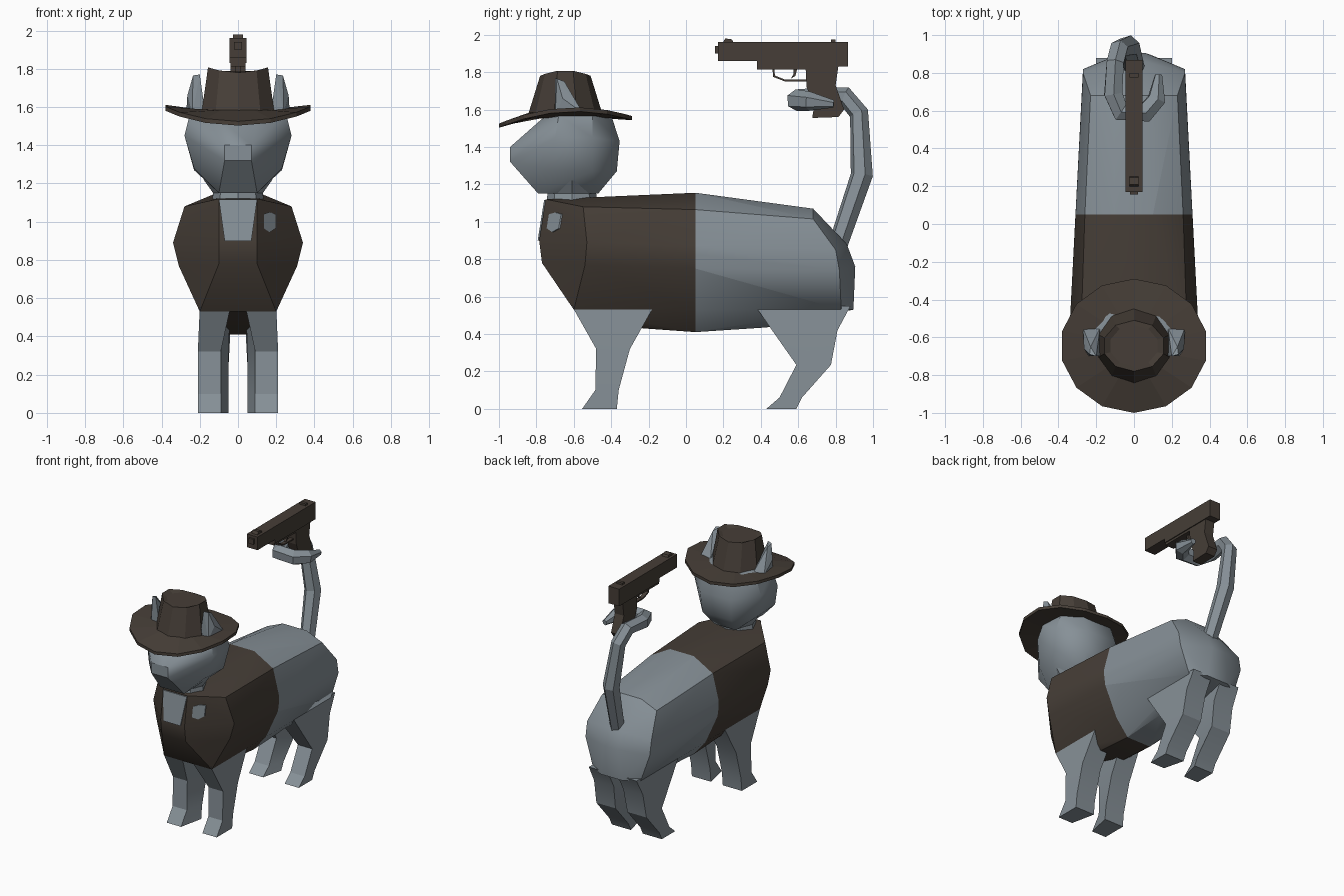
import bpy, bmesh, math
from mathutils import Vector
from mathutils.bvhtree import BVHTree

cube = bpy.data.objects.get("Cube")
if cube:
    bpy.data.objects.remove(cube, do_unlink=True)


def material(name, rgb):
    m = bpy.data.materials.new(name)
    m.use_nodes = True
    m.diffuse_color = (*rgb, 1)
    m.node_tree.nodes["Principled BSDF"].inputs["Base Color"].default_value = (*rgb, 1)
    return m


GREY = material("slate grey", (0.24, 0.28, 0.31))
BROWN = material("dark brown", (0.061, 0.048, 0.038))


def finish(bm, name, mats, angle=None):
    bmesh.ops.recalc_face_normals(bm, faces=bm.faces)
    mesh = bpy.data.meshes.new(name)
    bm.to_mesh(mesh)
    bm.free()
    for m in mats:
        mesh.materials.append(m)
    ob = bpy.data.objects.new(name, mesh)
    bpy.context.collection.objects.link(ob)
    if angle:
        bpy.ops.object.select_all(action='DESELECT')
        ob.select_set(True)
        bpy.context.view_layer.objects.active = ob
        bpy.ops.object.shade_smooth_by_angle(angle=math.radians(angle))
    return ob


def hull(points, mirror=False):
    """Faceted convex solid around the points."""
    bm = bmesh.new()
    for x, y, z in points:
        bm.verts.new((x, y, z))
        if mirror:
            bm.verts.new((-x, y, z))
    res = bmesh.ops.convex_hull(bm, input=bm.verts)
    junk = {v for v in res["geom_interior"] + res["geom_unused"]
            if isinstance(v, bmesh.types.BMVert)}
    bmesh.ops.delete(bm, geom=list(junk), context='VERTS')
    bmesh.ops.dissolve_limit(bm, angle_limit=0.03, verts=bm.verts, edges=bm.edges)
    return bm


def loft(rings):
    """Closed solid through rings with equal point counts."""
    bm = bmesh.new()
    rows = [[bm.verts.new(p) for p in ring] for ring in rings]
    n = len(rows[0])
    for a, b in zip(rows, rows[1:]):
        for i in range(n):
            j = (i + 1) % n
            bm.faces.new((a[i], a[j], b[j], b[i]))
    bm.faces.new(rows[0])
    bm.faces.new(rows[-1])
    return bm


def slab(name, outline, half, mat):
    """Side profile in (y, z) given thickness across x."""
    return finish(loft([[(x, y, z) for y, z in outline] for x in (-half, half)]), name, [mat])


def box(y0, y1, z0, z1):
    return [(y0, z0), (y1, z0), (y1, z1), (y0, z1)]


# Body: faceted barrel, jacket in front and fur behind
body_points = [
    (.10, -.75, 1.12), (.10, .05, 1.155), (.10, .68, 1.07),            # back line
    (.28, -.55, 1.08), (.26, .05, 1.065), (.23, .68, 1.015),           # shoulder
    (.10, -.785, .90), (.34, -.53, .89), (.31, .05, .88), (.27, .80, .85), (.06, .86, .88),
    (.10, -.77, .78), (.31, -.54, .77), (.30, .05, .75), (.27, .82, .74), (.06, .905, .76),
    (.20, -.60, .53), (.20, .05, .53), (.20, .83, .53), (.09, .895, .53),
    (.10, -.23, .43), (.10, .05, .41), (.10, .43, .435)]               # belly
bm = hull(body_points, True)
bmesh.ops.bisect_plane(bm, geom=bm.verts[:] + bm.edges[:] + bm.faces[:],
                       plane_co=(0, .05, 0), plane_no=(0, 1, 0))
for f in bm.faces:
    f.material_index = int(f.calc_center_median().y < .05)
tree = BVHTree.FromBMesh(bm)
finish(bm, "body", [GREY, BROWN], 30)


def chest_plate(name, outline):
    """Thin plate laid over the chest."""
    hits = [tree.ray_cast(Vector((x, -2, z)), Vector((0, 1, 0)))[0] for x, z in outline]
    finish(loft([[h + Vector((0, d, 0)) for h in hits] for d in (-.008, .001)]), name, [GREY])


chest_plate("bib", [(-.10, 1.115), (.10, 1.115), (.07, .9), (-.07, .9)])
chest_plate("badge", [(.135, 1.04), (.165, 1.05), (.195, 1.04),
                      (.195, .965), (.165, .945), (.135, .965)])


# Legs: stacked sections of (z, front y, back y, inner x, outer x)
FRONT = [(.55, -.61, -.17, .04, .20), (.32, -.48, -.30, .09, .21),
         (.10, -.485, -.36, .09, .21), (0, -.555, -.37, .09, .21)]
REAR = [(.55, .37, .88, .04, .20), (.42, .46, .81, .06, .205), (.235, .59, .775, .09, .21),
        (.06, .50, .62, .09, .21), (0, .43, .59, .09, .21)]
for side, s in (("left", 1), ("right", -1)):
    for name, sections in (("front_leg", FRONT), ("rear_leg", REAR)):
        rings = [[(s * xi, y0, z), (s * xo, y0, z), (s * xo, y1, z), (s * max(.04, xi - .04), y1, z)]
                 for z, y0, y1, xi, xo in sections]
        finish(loft(rings), f"{side}_{name}", [GREY], 20)
    # Ears poke up through the brim
    ear = [(.17, -.70, 1.56), (.24, -.70, 1.56), (.27, -.55, 1.58), (.18, -.55, 1.58),
           (.20, -.70, 1.77), (.235, -.69, 1.765), (.23, -.65, 1.75), (.265, -.66, 1.66)]
    finish(hull([(s * x, y, z) for x, y, z in ear]), f"{side}_ear", [GREY])


def ring(n, rx, ry, cy, height):
    """Elliptical ring; height is a function of x and y offsets."""
    pts = []
    for i in range(n):
        a = 2 * math.pi * i / n
        x, y = rx * math.sin(a), -ry * math.cos(a)
        pts.append((x, cy + y, height(x, y)))
    return pts


# Neck and head
finish(loft([ring(8, r, r, -.61, lambda x, y, z=z: z) for r, z in ((.14, 1.08), (.13, 1.15), (.18, 1.22))]),
       "neck", [GREY], 30)
head_points = [
    (.10, -.79, 1.15), (.09, -.47, 1.15),
    (.23, -.74, 1.28), (.23, -.50, 1.27), (.12, -.37, 1.27),
    (.28, -.70, 1.45), (.28, -.50, 1.45), (.13, -.355, 1.43),
    (.25, -.68, 1.57), (.24, -.50, 1.57), (.12, -.40, 1.57), (.11, -.77, 1.55),
    (.07, -.94, 1.32), (.07, -.94, 1.40), (.15, -.62, 1.61)]
finish(hull(head_points, True), "head", [GREY], 40)


# Hat: curled brim and tapered crown
def brim_height(drop):
    return lambda x, y: 1.545 + .065 * (x / .39) ** 2 + .02 * y / .35 - drop


def inner_height(drop):
    return lambda x, y: 1.585 - drop


CY = -.645
finish(loft([ring(14, .19, .19, CY, inner_height(.03)), ring(14, .39, .355, CY, brim_height(.022)),
             ring(14, .39, .355, CY, brim_height(0)), ring(14, .19, .19, CY, inner_height(0))]),
       "hat_brim", [BROWN])
finish(loft([ring(10, .20, .20, CY, lambda x, y: 1.57),
             ring(10, .165, .135, CY, lambda x, y: 1.78 + .03 * (x / .165) ** 2),
             ring(10, .13, .11, CY, lambda x, y: 1.785)]), "hat_crown", [BROWN])

# Tail: rises from the rump and curls round the grip
path = [(.01, .80, .84, .9), (-.03, .94, 1.25, 1.05), (-.08, .925, 1.58, .9), (-.10, .85, 1.67, .9),
        (-.11, .69, 1.66, .95), (-.07, .595, 1.65, 1), (.06, .59, 1.65, 1),
        (.12, .66, 1.645, .9), (.13, .79, 1.63, .35)]
curve = bpy.data.curves.new("tail", 'CURVE')
curve.dimensions = '3D'
curve.bevel_depth = .058
curve.bevel_resolution = 1
curve.use_fill_caps = True
spline = curve.splines.new('POLY')
spline.points.add(len(path) - 1)
for p, (x, y, z, r) in zip(spline.points, path):
    p.co = (x, y, z, 1)
    p.radius = r
spline.use_smooth = False
curve.materials.append(GREY)
bpy.context.collection.objects.link(bpy.data.objects.new("tail", curve))

# Pistol
slab("slide", box(.17, .867, 1.86, 1.96), .045, BROWN)
slab("frame", box(.38, .867, 1.83, 1.86), .045, BROWN)
slab("grip", [(.38, 1.813), (.64, 1.813), (.645, 1.72), (.685, 1.62), (.675, 1.555), (.815, 1.56),
              (.845, 1.60), (.80, 1.73), (.815, 1.835), (.38, 1.835)], .038, BROWN)
slab("muzzle", box(.155, .18, 1.90, 1.94), .02, BROWN)
slab("front_sight", [(.195, 1.955), (.255, 1.955), (.245, 1.975), (.21, 1.98)], .025, BROWN)
slab("rear_sight", box(.775, .80, 1.955, 1.975), .025, BROWN)
slab("trigger", [(.575, 1.82), (.595, 1.82), (.585, 1.78), (.56, 1.765), (.575, 1.79)], .01, BROWN)
slab("trigger_guard", [(.463, 1.82), (.465, 1.775), (.53, 1.75), (.65, 1.75), (.65, 1.76),
                       (.53, 1.76), (.475, 1.782), (.473, 1.82)], .015, BROWN)
